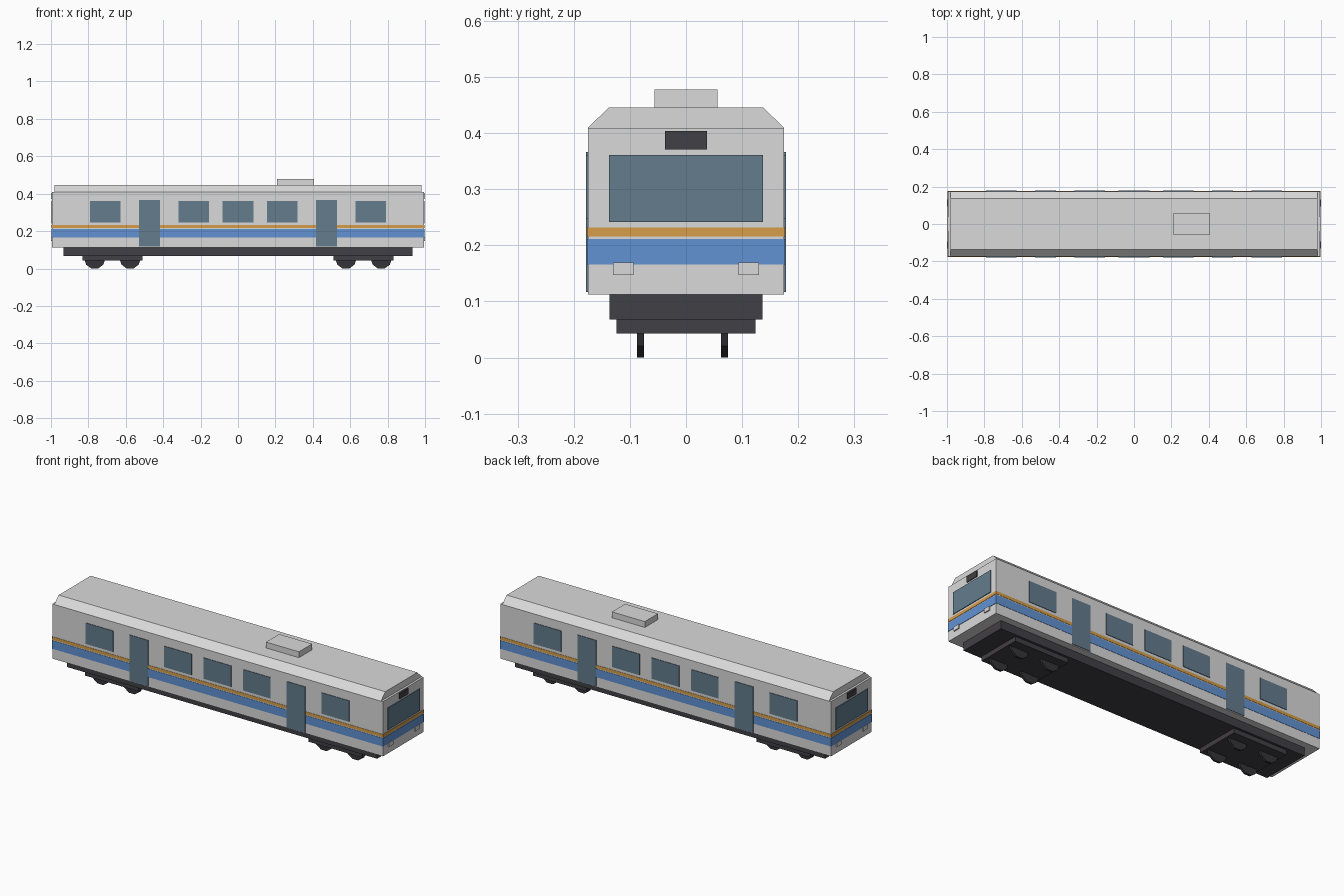
import bpy
import math

cube = bpy.data.objects.get("Cube")
if cube:
    bpy.data.objects.remove(cube, do_unlink=True)


def material(name, rgb):
    m = bpy.data.materials.new(name)
    m.use_nodes = True
    m.diffuse_color = (*rgb, 1)
    m.node_tree.nodes["Principled BSDF"].inputs["Base Color"].default_value = (*rgb, 1)
    return m


PAINT = material("light_grey_paint", (0.70, 0.70, 0.70))
GLASS = material("blue_grey_glass", (0.127, 0.202, 0.27))
BLUE = material("blue_stripe", (0.12, 0.29, 0.65))
ORANGE = material("orange_stripe", (0.68, 0.34, 0.065))
DARK = material("dark_grey", (0.053, 0.05, 0.06))
WHEEL = material("wheel_black", (0.035, 0.034, 0.04))


def mesh_object(name, verts, faces, mat):
    mesh = bpy.data.meshes.new(name)
    mesh.from_pydata(verts, [], faces)
    mesh.materials.append(mat)
    obj = bpy.data.objects.new(name, mesh)
    bpy.context.collection.objects.link(obj)
    return obj


def prism(name, profile, x0, x1, mat):
    """Extrude a counter-clockwise (y, z) profile along x."""
    n = len(profile)
    verts = [(x, y, z) for x in (x0, x1) for y, z in profile]
    faces = [tuple(reversed(range(n))), tuple(range(n, 2 * n))]
    faces += [(i, (i + 1) % n, (i + 1) % n + n, i + n) for i in range(n)]
    return mesh_object(name, verts, faces, mat)


def box(name, x, y, z, mat):
    """Box from (low, high) ranges."""
    return prism(name, [(y[0], z[0]), (y[1], z[0]), (y[1], z[1]), (y[0], z[1])],
                 x[0], x[1], mat)


def sym(half):
    return (-half, half)


def around(centre, half):
    return (centre - half, centre + half)


# Body shell, chamfered roof and roof unit
BODY_X, BODY_Y = 0.994, 0.175
box("body", sym(BODY_X), sym(BODY_Y), (0.112, 0.409), PAINT)
prism("roof", [(-BODY_Y, 0.409), (BODY_Y, 0.409), (0.1375, 0.446), (-0.1375, 0.446)],
      -0.982, 0.982, PAINT)
box("roof_unit", (0.208, 0.406), sym(0.0565), (0.446, 0.478), PAINT)

# Stripes wrapping all four sides
box("blue_stripe", sym(0.996), sym(0.1765), (0.166, 0.211), BLUE)
box("orange_stripe", sym(0.996), sym(0.1765), (0.216, 0.232), ORANGE)

# Side windows and doors, evenly spaced on both sides
for side, s in (("right", -1), ("left", 1)):
    y = sorted((s * 0.172, s * 0.178))
    for i in range(-3, 4):
        x = i * 0.2365
        if abs(i) == 2:
            box(f"{side}_door", around(x, 0.056), y, (0.117, 0.366), GLASS)
        else:
            box(f"{side}_window", around(x, 0.0825), y, (0.247, 0.361), GLASS)

# End windows, destination signs and lamps
for end, s in (("rear", -1), ("front", 1)):
    x = sorted((s * 0.992, s * 0.998))
    box(f"{end}_windshield", x, sym(0.1375), (0.242, 0.361), GLASS)
    box(f"{end}_sign", x, sym(0.0375), (0.371, 0.404), DARK)
    for y in (-0.112, 0.112):
        box(f"{end}_lamp", sorted((s * 0.992, s * 1.0)), around(y, 0.018),
            (0.147, 0.169), PAINT)

# Underframe, bogies and ten-sided wheels
box("underframe", sym(0.932), sym(0.1365), (0.068, 0.112), DARK)
RADIUS, SIDES = 0.0575, 10
axle_z = RADIUS * math.cos(math.pi / SIDES)
for bogie_x in (-0.6715, 0.6715):
    box("bogie", around(bogie_x, 0.161), sym(0.1235), (0.043, 0.068), DARK)
    for dx in (-0.0945, 0.0945):
        for y in (-0.081, 0.069):
            bpy.ops.mesh.primitive_cylinder_add(
                vertices=SIDES, radius=RADIUS, depth=0.0125,
                location=(bogie_x + dx, y, axle_z),
                rotation=(math.pi / 2, math.pi / SIDES, 0))
            wheel = bpy.context.object
            wheel.name = "wheel"
            wheel.data.materials.append(WHEEL)
